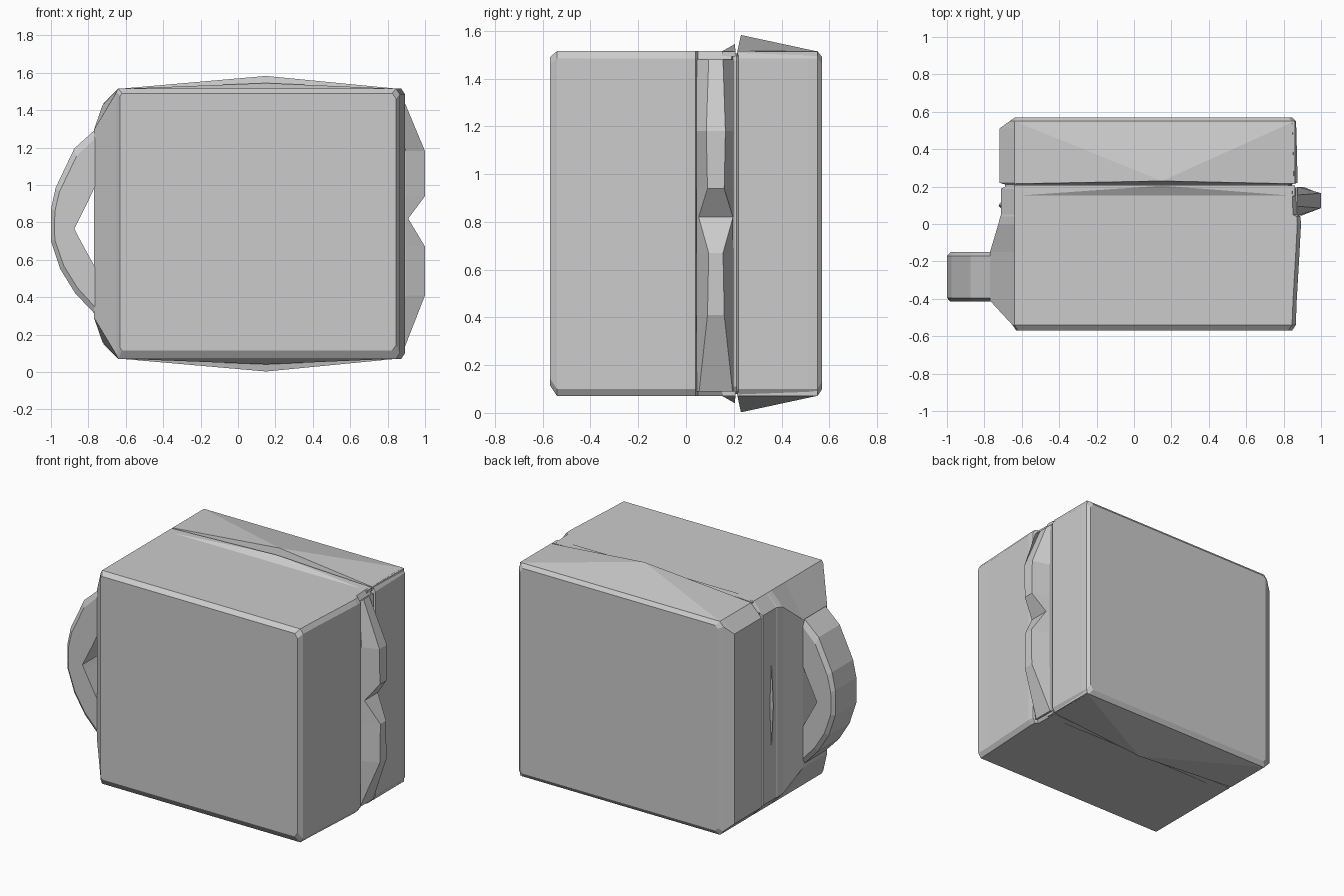
import bpy, bmesh

if "Cube" in bpy.data.objects:
    bpy.data.objects.remove(bpy.data.objects["Cube"])

MID = 0.7925  # height of the horizontal symmetry plane


def finish(name, bm):
    bmesh.ops.remove_doubles(bm, verts=bm.verts, dist=1e-5)
    bmesh.ops.recalc_face_normals(bm, faces=bm.faces)
    mesh = bpy.data.meshes.new(name)
    bm.to_mesh(mesh)
    bm.free()
    obj = bpy.data.objects.new(name, mesh)
    bpy.context.collection.objects.link(obj)
    return obj


def loft(name, sections):
    """Skin equal-length closed rings and cap both ends."""
    bm = bmesh.new()
    rings = [[bm.verts.new(p) for p in s] for s in sections]
    n = len(rings[0])
    for a, b in zip(rings, rings[1:]):
        for i in range(n):
            j = (i + 1) % n
            bm.faces.new((a[i], a[j], b[j], b[i]))
    bm.faces.new(rings[0])
    bm.faces.new(rings[-1])
    return finish(name, bm)


def hull(name, points):
    bm = bmesh.new()
    for p in points:
        bm.verts.new(p)
    bmesh.ops.convex_hull(bm, input=bm.verts)
    return finish(name, bm)


def case_ring(y, left, right, cut, low=0.07, high=1.515, top_left=-0.64):
    """Eight-sided case outline with a sloped left edge."""
    tr = right - 0.02
    return [(x, y, z) for x, z in (
        (top_left, low), (tr, low), (right, low + 0.03), (right, high - 0.03),
        (tr, high), (top_left, high), (left, high - cut), (left, low + cut))]


# Main case, bevelled front and back, with the closing groove
loft("case", [
    case_ring(-0.57, -0.63, 0.845, 0.015, 0.115, 1.49, -0.62),
    case_ring(-0.54, -0.65, 0.865, 0.02),
    case_ring(-0.41, -0.77, 0.87, 0.22),
    case_ring(-0.15, -0.77, 0.885, 0.22),
    case_ring(0.0, -0.725, 0.893, 0.09),
    case_ring(0.04, -0.715, 0.89, 0.08),
    case_ring(0.05, -0.71, 0.87, 0.08),
    case_ring(0.19, -0.71, 0.865, 0.08),
    case_ring(0.197, -0.69, 0.845, 0.05, 0.08, 1.505),
    case_ring(0.212, -0.69, 0.845, 0.05, 0.08, 1.505),
    case_ring(0.22, -0.72, 0.875, 0.08),
    case_ring(0.51, -0.72, 0.868, 0.08),
    case_ring(0.55, -0.665, 0.865, 0.03),
    case_ring(0.57, -0.635, 0.845, 0.02, 0.1, 1.49, -0.62),
])

# Peaked panels above and below, either side of the seam
for side, label in ((1, "top"), (-1, "bottom")):
    base, ridge, peak = (MID + side * h for h in (0.721, 0.752, 0.79))
    deep = MID + side * 0.70
    for part, y0, y1, apex in (
            ("rear_peak", 0.215, 0.55, (0.15, 0.23, peak)),
            ("front_slope", 0.15, 0.207, (0.15, 0.205, ridge))):
        corners = [(x, y, z) for x in (-0.64, 0.86) for y in (y0, y1)
                   for z in (base, deep)]
        hull(f"{label}_{part}", corners + [apex])

# Double latch on the right: narrow crests and a pinched middle
latch = [(1.48, 0.875, 0.03), (1.18, 1.0, 0.04), (0.94, 1.0, 0.035),
         (0.82, 0.91, 0.072), (0.67, 1.0, 0.03), (0.41, 1.0, 0.035),
         (0.09, 0.875, 0.07)]
loft("latch", [[(0.84, 0.045, z), (0.895 if x > 0.9 else x, 0.045, z),
                (x, 0.125 - w, z), (x, 0.125 + w, z),
                (0.88 if x > 0.9 else x, 0.198, z), (0.84, 0.198, z)]
               for z, x, w in latch])

# Carrying handle on the left: outer arc paired with a pointed inner opening
handle = [((-0.74, 1.31), (-0.74, 1.04)), ((-0.77, 1.29), (-0.77, 0.98)),
          ((-0.875, 1.195), (-0.80, 0.915)), ((-0.975, 0.985), (-0.84, 0.835)),
          ((-1.0, 0.87), (-0.86, 0.795)), ((-1.0, 0.765), (-0.875, 0.765)),
          ((-1.0, 0.70), (-0.86, 0.735)), ((-0.95, 0.55), (-0.83, 0.68)),
          ((-0.87, 0.42), (-0.80, 0.625)), ((-0.77, 0.315), (-0.77, 0.57)),
          ((-0.74, 0.29), (-0.74, 0.51))]
sections = []
for (ox, oz), (ix, iz) in handle:
    t = 0.15
    mx, mz = ox + (ix - ox) * t, oz + (iz - oz) * t
    sections.append([(ix, -0.415, iz), (mx, -0.415, mz), (ox, -0.395, oz),
                     (ox, -0.17, oz), (mx, -0.15, mz), (ix, -0.15, iz)])
loft("handle", sections)

# Slim spindle-shaped hinge plate on the left seam
hull("hinge_plate", [(-0.70, y, z) for y, z in
                     ((0.10, 1.3), (0.07, 0.79), (0.13, 0.79), (0.10, 0.3))]
     + [(-0.725, 0.10, 0.79)])
